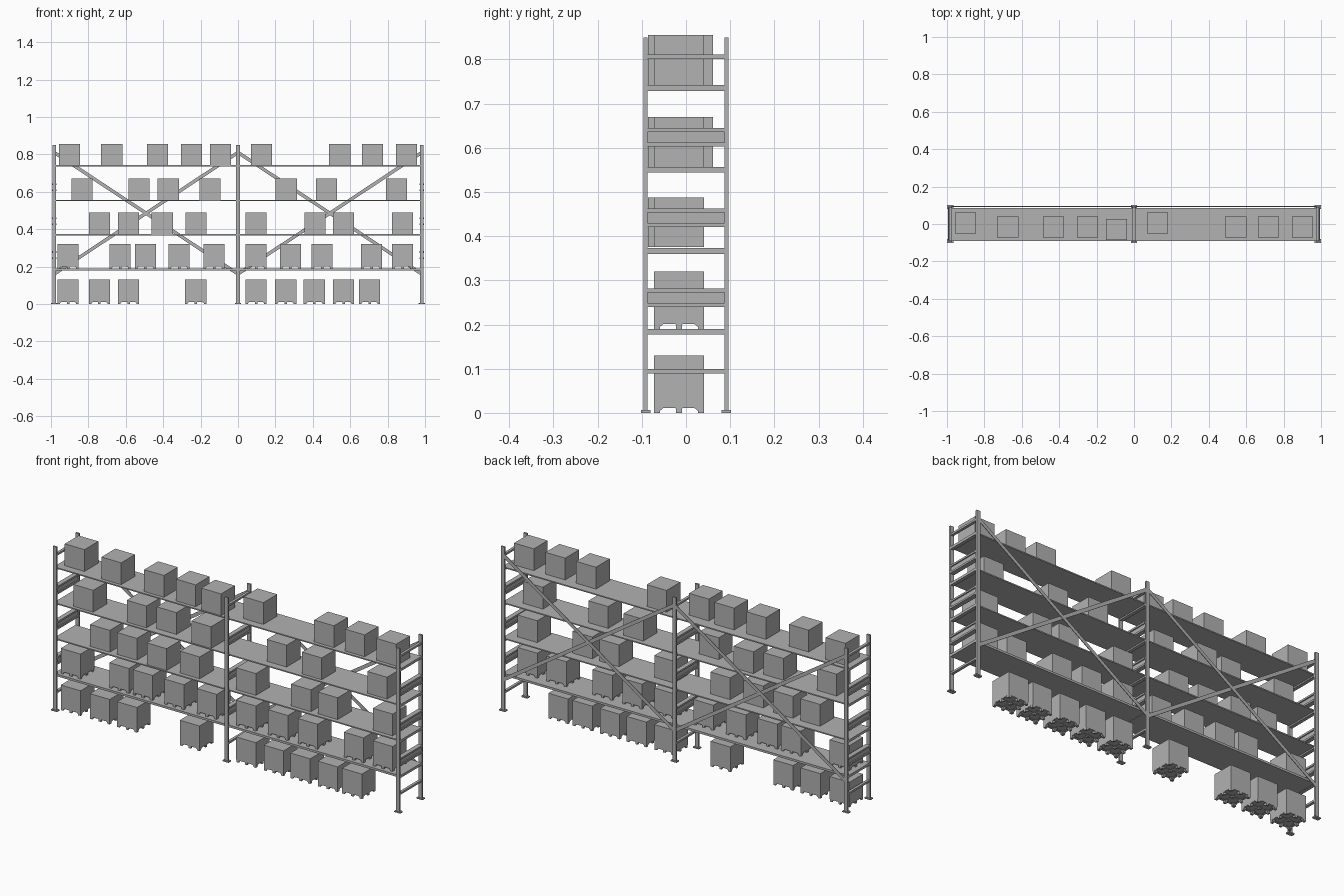
import bpy, bmesh
from math import atan2, hypot
from mathutils import Matrix, Vector

cube = bpy.data.objects.get("Cube")
if cube:
    bpy.data.objects.remove(cube)

grey = bpy.data.materials.new("plain grey")
grey.use_nodes = True
COL = (0.445, 0.445, 0.445, 1)
grey.diffuse_color = COL
grey.node_tree.nodes["Principled BSDF"].inputs["Base Color"].default_value = COL


def box(bm, x, y, z, rot=None):
    """Add a box spanning the given (low, high) ranges."""
    lo, hi = Vector((x[0], y[0], z[0])), Vector((x[1], y[1], z[1]))
    size = hi - lo
    mat = Matrix.Translation((lo + hi) / 2)
    if rot:
        mat = mat @ rot
    bmesh.ops.create_cube(bm, size=1, matrix=mat @ Matrix.Diagonal((*size, 1)))


def mid(centre, size):
    return (centre - size / 2, centre + size / 2)


def extrude_profile(bm, points, offset, width, along_y):
    """Extrude a (horizontal, z) outline sideways into a runner."""
    def place(a, z, side):
        return (side, a, z) if along_y else (a, side, z)
    face = bm.faces.new([bm.verts.new(place(a, z, offset - width / 2)) for a, z in points])
    moved = bmesh.ops.extrude_face_region(bm, geom=[face])["geom"]
    shift = Vector((width, 0, 0)) if along_y else Vector((0, width, 0))
    bmesh.ops.translate(bm, vec=shift, verts=[v for v in moved if isinstance(v, bmesh.types.BMVert)])


def mesh_from(name, bm):
    bmesh.ops.recalc_face_normals(bm, faces=bm.faces)
    me = bpy.data.meshes.new(name)
    bm.to_mesh(me)
    bm.free()
    me.materials.append(grey)
    return me


def add(name, me, loc=(0, 0, 0)):
    ob = bpy.data.objects.new(name, me)
    ob.location = loc
    bpy.context.collection.objects.link(ob)
    return ob


POSTS = (-0.983, 0, 0.983)
SHELVES = (0.19, 0.373, 0.557, 0.742)

# Upright frames: posts, foot plates, cross bars and channel beams
for i, px in enumerate(POSTS):
    bm = bmesh.new()
    for s in (-1, 1):
        box(bm, mid(px, 0.02), mid(s * 0.0917, 0.0095), (0, 0.85))
        box(bm, mid(px, 0.034), mid(s * 0.091, 0.021), (0, 0.006))
    span = (-0.088, 0.088)
    for z in (0.094, 0.806):
        box(bm, mid(px, 0.014), span, mid(z, 0.01))
    for z in SHELVES:
        box(bm, mid(px, 0.018), span, (z - 0.013, z))
    for z in (0.261, 0.442, 0.624):
        box(bm, mid(px, 0.012), span, mid(z, 0.024))
        for s in (-1, 1):
            box(bm, mid(px, 0.024), span, mid(z + s * 0.0165, 0.009))
    add(f"upright_frame_{i + 1}", mesh_from("upright_frame", bm))

# Shelf decks, the lowest one thicker
for i, z in enumerate(SHELVES):
    bm = bmesh.new()
    thick = 0.011 if i == 0 else 0.006
    for a, b in zip(POSTS, POSTS[1:]):
        box(bm, (a, b), (-0.09, 0.086), (z - thick, z))
    add(f"shelf_{i + 1}", mesh_from("shelf", bm))

# Diagonal braces across the back
for i, (a, b) in enumerate(zip(POSTS, POSTS[1:])):
    bm = bmesh.new()
    dx, dz = b - a, 0.65
    for s in (-1, 1):
        rot = Matrix.Rotation(-s * atan2(dz, dx), 4, 'Y')
        centre = Matrix.Translation(((a + b) / 2, 0.0935 + s * 0.0015, 0.485))
        size = Matrix.Diagonal((hypot(dx, dz), 0.003, 0.018, 1))
        bmesh.ops.create_cube(bm, size=1, matrix=centre @ rot @ size)
    add(f"back_brace_{i + 1}", mesh_from("back_brace", bm))

# Carton, and pallet made of crossing notched runners under a deck
W, H, PALLET = 0.113, 0.113, 0.017
bm = bmesh.new()
box(bm, mid(0, W), mid(0, W), (0, H))
carton = mesh_from("carton", bm)

half = [(0.004, 0.005), (0.008, 0.011), (0.035, 0.011), (0.049, 0), (W / 2, 0), (W / 2, 0.014)]
outline = half + [(-a, z) for a, z in reversed(half)]
bm = bmesh.new()
box(bm, mid(0, W), mid(0, W), (0.012, PALLET))
for along_y in (True, False):
    for k in (-1, 0, 1):
        extrude_profile(bm, outline, k * 0.0495, 0.013, along_y)
pallet = mesh_from("pallet", bm)

# Load positions per level; some cartons sit further forward or back
LEVELS = [
    (0, (-0.908, -0.741, -0.585, -0.226, 0.097, 0.255, 0.408, 0.565, 0.704)),
    (0.19, (-0.908, -0.63, -0.495, -0.315, -0.128, 0.097, 0.28, 0.45, 0.714, 0.88)),
    (0.375, (-0.74, -0.585, -0.405, -0.225, 0.097, 0.412, 0.565, 0.88)),
    (0.557, (-0.835, -0.53, -0.373, -0.15, 0.258, 0.474, 0.848)),
    (0.742, (-0.90, -0.675, -0.43, -0.248, -0.093, 0.125, 0.544, 0.72, 0.90)),
]
BACK = {(3, 2), (3, 4), (4, 0), (4, 5)}
FRONT = {(2, 2), (3, 3), (4, 4)}
for lev, (z, xs) in enumerate(LEVELS):
    for n, x in enumerate(xs):
        y = 0.005 if (lev, n) in BACK else -0.03 if (lev, n) in FRONT else -0.016
        lift = 0
        if lev < 2:
            add(f"pallet_{lev}_{n}", pallet, (x, y, z))
            lift = PALLET
        add(f"carton_{lev}_{n}", carton, (x, y, z + lift))
